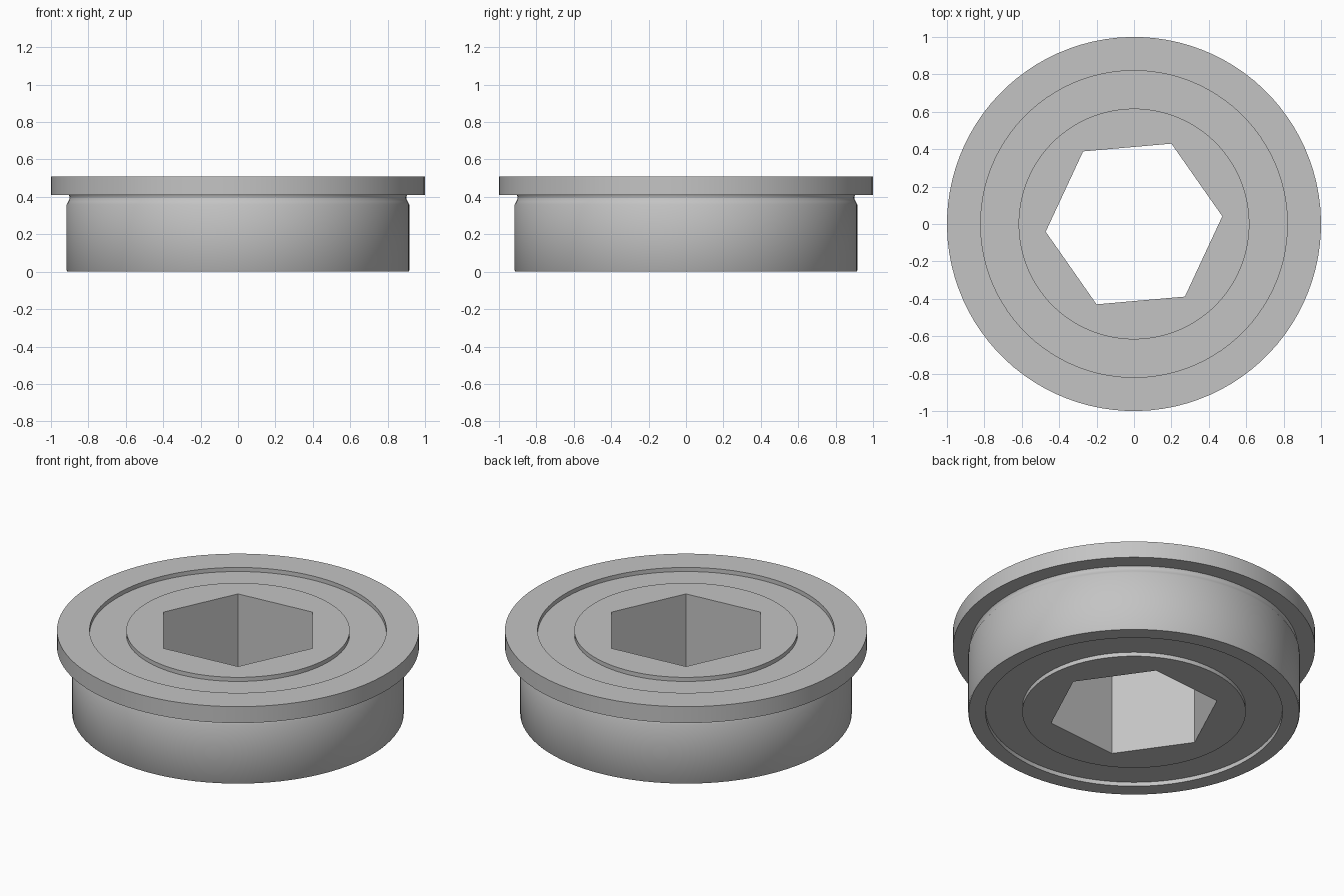
import bpy
import bmesh
from math import cos, pi, radians

SEGMENTS = 96
TURN = radians(5)        # rotation of the hexagonal bore
HEX_RADIUS = 0.474       # corner radius of the bore
HEIGHT = 0.51
RECESS = 0.025           # depth of the shields below the ring faces
BORE = "bore"            # marks profile points that follow the hexagon

cube = bpy.data.objects.get("Cube")
if cube:
    bpy.data.objects.remove(cube, do_unlink=True)

steel = bpy.data.materials.new("grey_steel")
steel.use_nodes = True
grey = (0.55, 0.55, 0.55, 1)
steel.diffuse_color = grey
steel.node_tree.nodes["Principled BSDF"].inputs["Base Color"].default_value = grey


def hex_radius(angle):
    """Distance from the axis to the hexagon wall at an angle from a corner."""
    return HEX_RADIUS * cos(pi / 6) / cos(angle % (pi / 3) - pi / 6)


def lathe(name, profile):
    """Turn a closed (radius, height) profile into a solid ring."""
    bm = bmesh.new()
    loops = []
    for i in range(SEGMENTS):
        angle = 2 * pi * i / SEGMENTS
        loop = []
        for r, z in profile:
            radius = hex_radius(angle) if r == BORE else r
            a = angle + TURN
            loop.append(bm.verts.new((radius * cos(a), radius * cos(a - pi / 2), z)))
        loops.append(loop)
    count = len(profile)
    for i in range(SEGMENTS):
        here, after = loops[i], loops[(i + 1) % SEGMENTS]
        for j in range(count):
            k = (j + 1) % count
            bm.faces.new((here[j], after[j], after[k], here[k]))
    bmesh.ops.recalc_face_normals(bm, faces=bm.faces[:])
    mesh = bpy.data.meshes.new(name)
    bm.to_mesh(mesh)
    bm.free()
    mesh.materials.append(steel)
    obj = bpy.data.objects.new(name, mesh)
    bpy.context.collection.objects.link(obj)
    bpy.ops.object.select_all(action="DESELECT")
    obj.select_set(True)
    bpy.context.view_layer.objects.active = obj
    bpy.ops.object.shade_smooth_by_angle(angle=radians(40))


# Outer ring with its flange and the shallow undercut beneath it
lathe("outer_ring", [
    (0.82, 0), (0.912, 0), (0.916, 0.006), (0.916, 0.36),
    (0.908, 0.375), (0.9, 0.392), (0.9, 0.4), (0.905, 0.41),
    (1, 0.41), (1, HEIGHT), (0.82, HEIGHT),
])

# Recessed shield closing the gap on both sides
lathe("shield", [
    (0.617, RECESS), (0.82, RECESS),
    (0.82, HEIGHT - RECESS), (0.617, HEIGHT - RECESS),
])

# Inner ring with the hexagonal bore
lathe("inner_ring", [
    (BORE, 0), (0.617, 0), (0.617, HEIGHT), (BORE, HEIGHT),
])
